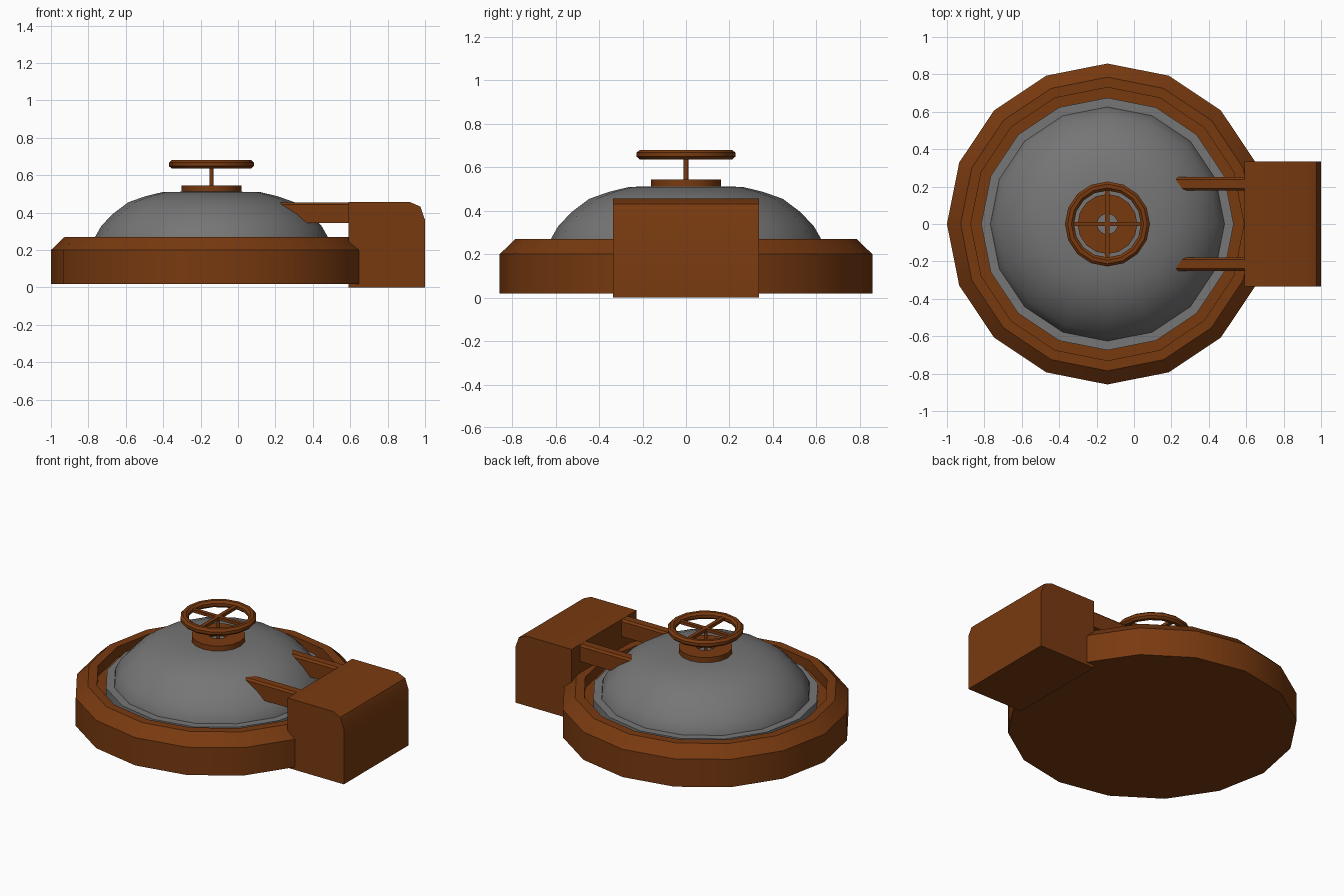
import bpy, bmesh, math
from mathutils import Matrix, Vector

if "Cube" in bpy.data.objects:
    bpy.data.objects.remove(bpy.data.objects["Cube"])

CX = -0.142          # hatch axis
SEG = 16


def material(name, rgb):
    m = bpy.data.materials.new(name)
    m.diffuse_color = (*rgb, 1)
    m.use_nodes = True
    m.node_tree.nodes["Principled BSDF"].inputs["Base Color"].default_value = m.diffuse_color
    return m


RUST = material("rust_brown", (0.19, 0.042, 0.005))
STEEL = material("steel_grey", (0.18, 0.18, 0.18))


def finish(name, bm, mat, angle=35):
    bmesh.ops.remove_doubles(bm, verts=bm.verts, dist=1e-5)
    bmesh.ops.recalc_face_normals(bm, faces=bm.faces)
    me = bpy.data.meshes.new(name)
    bm.to_mesh(me)
    bm.free()
    ob = bpy.data.objects.new(name, me)
    bpy.context.collection.objects.link(ob)
    me.materials.append(mat)
    bpy.ops.object.select_all(action='DESELECT')
    ob.select_set(True)
    bpy.context.view_layer.objects.active = ob
    bpy.ops.object.shade_smooth_by_angle(angle=math.radians(angle))
    return ob


def lathe(name, profile, mat, seg=SEG, closed=False, angle=35):
    """Spin an (r, z) profile around the hatch axis; ends are capped unless closed."""
    bm = bmesh.new()
    rings = [[bm.verts.new((CX + r * math.cos(2 * math.pi * i / seg),
                            r * math.sin(2 * math.pi * i / seg), z))
              for i in range(seg)] for r, z in profile]
    pairs = list(zip(rings, rings[1:]))
    if closed:
        pairs.append((rings[-1], rings[0]))
    else:
        bm.faces.new(rings[0])
        bm.faces.new(rings[-1])
    for a, b in pairs:
        for i in range(seg):
            j = (i + 1) % seg
            bm.faces.new((a[i], a[j], b[j], b[i]))
    return finish(name, bm, mat, angle)


def extrude(name, pts, axis, lo, hi, mat):
    """Extrude a 2D outline along x or y."""
    bm = bmesh.new()
    if axis == 'y':
        ends = [[bm.verts.new((a, d, b)) for a, b in pts] for d in (lo, hi)]
    else:
        ends = [[bm.verts.new((d, a, b)) for a, b in pts] for d in (lo, hi)]
    for e in ends:
        bm.faces.new(e)
    n = len(pts)
    for i in range(n):
        j = (i + 1) % n
        bm.faces.new((ends[0][i], ends[0][j], ends[1][j], ends[1][i]))
    return finish(name, bm, mat)


# Base ring with chamfered outer edge and a recessed floor
lathe("base_ring", [(0.858, 0.018), (0.858, 0.2), (0.785, 0.27),
                    (0.73, 0.27), (0.73, 0.2)], RUST)

# Domed lid with a flat rim
lathe("lid_rim", [(0.675, 0.19), (0.675, 0.25)], STEEL)
lathe("lid_dome", [(0.627, 0.245), (0.622, 0.27), (0.588, 0.33), (0.525, 0.395),
                   (0.445, 0.455), (0.355, 0.487), (0.26, 0.51), (0.13, 0.512)],
      STEEL, angle=50)

# Collar on the lid
lathe("collar", [(0.16, 0.49), (0.16, 0.545), (0.055, 0.545), (0.055, 0.49)],
      RUST, closed=True)

# Hand wheel: rim, post and crossed spokes
tube = [(0.203 + 0.026 * math.cos(a), 0.658 + 0.024 * math.sin(a))
        for a in (math.pi / 8 + k * math.pi / 4 for k in range(8))]
lathe("wheel_rim", tube, RUST, closed=True, angle=30)
lathe("wheel_post", [(0.011, 0.5), (0.011, 0.66)], RUST, seg=8, angle=50)
for k, name in enumerate(("spoke_across", "spoke_along")):
    bm = bmesh.new()
    bmesh.ops.create_cube(bm, size=1, matrix=Matrix.Translation((CX, 0, 0.658)) @
                          Matrix.Rotation(k * math.pi / 2, 4, 'Z') @
                          Matrix.Diagonal((0.39, 0.024, 0.02, 1)))
    finish(name, bm, RUST)

# Hinge housing with a rounded top outer edge
extrude("hinge_housing", [(0.592, 0), (1, 0), (1, 0.36), (0.975, 0.432),
                          (0.92, 0.456), (0.592, 0.456)], 'y', -0.335, 0.335, RUST)

# Hinge arms running from the housing into the dome
for s, name in ((-1, "front_hinge_arm"), (1, "back_hinge_arm")):
    extrude(name, [(s * y, z) for y, z in
                   ((0.178, 0.345), (0.25, 0.345), (0.25, 0.443), (0.238, 0.455),
                    (0.19, 0.455), (0.178, 0.443))], 'x', 0.2, 0.6, RUST)
